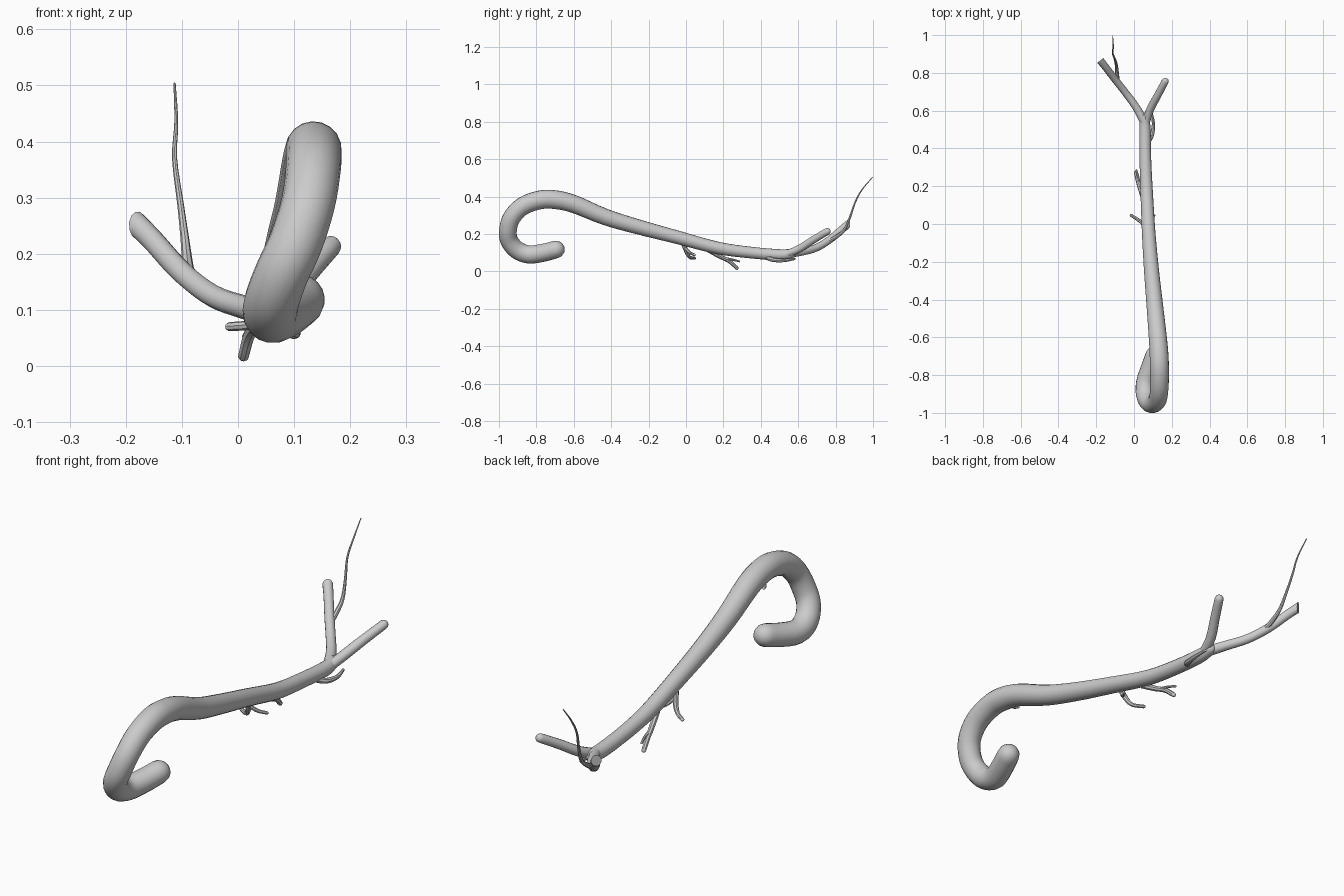
import bpy, bmesh, math
from mathutils import Vector


def spline(points, steps):
    """Catmull-Rom through (x, y, z, radius) points."""
    p = [Vector(q) for q in points]
    p = [2 * p[0] - p[1]] + p + [2 * p[-1] - p[-2]]
    out = []
    for i in range(1, len(p) - 2):
        a, b, c, d = p[i - 1:i + 3]
        for s in range(steps):
            t = s / steps
            out.append(0.5 * (2 * b + (c - a) * t + (2 * a - 5 * b + 4 * c - d) * t * t
                              + (3 * b - a - 3 * c + d) * t ** 3))
    out.append(p[-2])
    return out


def tube(name, points, sides=12, steps=4, round_start=False, round_end=True, slant=0.0):
    """Tapered tube along a smooth path, with domed or flat ends."""
    path = spline(points, steps)
    pos = [q.xyz for q in path]
    rad = [q.w for q in path]
    n = len(pos)
    tan = [(pos[min(i + 1, n - 1)] - pos[max(i - 1, 0)]).normalized() for i in range(n)]
    rings = [[pos[i], rad[i], tan[i]] for i in range(n)]
    angles = [math.radians(a) for a in (25, 50, 75)]
    if round_start:
        dome = [[pos[0] - tan[0] * rad[0] * math.sin(a), rad[0] * math.cos(a), tan[0]] for a in angles]
        rings = dome[::-1] + rings
    if round_end:
        rings += [[pos[-1] + tan[-1] * rad[-1] * math.sin(a), rad[-1] * math.cos(a), tan[-1]] for a in angles]
    bm = bmesh.new()
    u = rings[0][2].orthogonal().normalized()
    loops = []
    for k, (c, r, t) in enumerate(rings):
        u = (u - t * u.dot(t)).normalized()      # carry the frame without twist
        v = t.cross(u)
        loop = []
        for j in range(sides):
            a = 2 * math.pi * j / sides
            off = (u * math.cos(a) + v * math.sin(a)) * r
            if slant and k == len(rings) - 1:    # broken, oblique end
                off += t * off.z * slant
            loop.append(bm.verts.new(c + off))
        loops.append(loop)
    for l0, l1 in zip(loops, loops[1:]):
        for j in range(sides):
            m = (j + 1) % sides
            bm.faces.new((l0[j], l0[m], l1[m], l1[j]))
    bm.faces.new(loops[0][::-1])
    bm.faces.new(loops[-1])
    bmesh.ops.recalc_face_normals(bm, faces=bm.faces)
    mesh = bpy.data.meshes.new(name)
    bm.to_mesh(mesh)
    bm.free()
    obj = bpy.data.objects.new(name, mesh)
    bpy.context.collection.objects.link(obj)
    bpy.ops.object.select_all(action='DESELECT')
    obj.select_set(True)
    bpy.context.view_layer.objects.active = obj
    bpy.ops.object.shade_smooth_by_angle(angle=math.radians(40))
    return obj


# Main stem: curled crook, long gently sagging shaft
tube("crook_and_shaft", [
    (0.108, -0.695, 0.117, 0.047), (0.085, -0.76, 0.100, 0.048), (0.060, -0.84, 0.090, 0.049),
    (0.060, -0.905, 0.115, 0.049), (0.078, -0.945, 0.165, 0.048), (0.103, -0.952, 0.220, 0.048),
    (0.125, -0.930, 0.290, 0.048), (0.134, -0.870, 0.350, 0.049), (0.135, -0.780, 0.382, 0.050),
    (0.133, -0.700, 0.383, 0.050), (0.126, -0.600, 0.360, 0.048), (0.110, -0.430, 0.290, 0.044),
    (0.093, -0.250, 0.236, 0.040), (0.078, -0.050, 0.183, 0.036), (0.067, 0.170, 0.125, 0.033),
    (0.060, 0.350, 0.100, 0.031), (0.058, 0.500, 0.088, 0.030), (0.056, 0.565, 0.095, 0.025)],
    sides=18, round_start=True)

# Forked tip
tube("right_fork", [(0.062, 0.53, 0.090, 0.020), (0.085, 0.605, 0.120, 0.021),
                    (0.125, 0.68, 0.168, 0.020), (0.165, 0.755, 0.213, 0.019)])
tube("left_fork", [(0.060, 0.53, 0.092, 0.024), (0.010, 0.62, 0.105, 0.021),
                   (-0.045, 0.695, 0.125, 0.020), (-0.100, 0.765, 0.167, 0.020),
                   (-0.150, 0.83, 0.222, 0.020), (-0.178, 0.865, 0.250, 0.021)],
     round_end=False, slant=0.8)

# Long thin whip growing from the left fork
tube("whip_twig", [(-0.085, 0.75, 0.155, 0.011), (-0.090, 0.80, 0.182, 0.010), (-0.094, 0.845, 0.220, 0.008),
                   (-0.102, 0.875, 0.285, 0.006), (-0.113, 0.905, 0.370, 0.0045),
                   (-0.110, 0.940, 0.435, 0.0035), (-0.113, 0.997, 0.503, 0.002)], sides=8)

# Broken stubs under the shaft
tube("middle_stub", [(0.060, -0.015, 0.150, 0.013), (0.045, 0.005, 0.100, 0.011),
                     (0.025, 0.020, 0.075, 0.009), (-0.015, 0.046, 0.070, 0.008)], sides=8)
tube("middle_stub_prong", [(0.055, -0.005, 0.125, 0.009), (0.080, 0.020, 0.100, 0.008),
                           (0.106, 0.045, 0.088, 0.007)], sides=8)
tube("lower_stub", [(0.055, 0.12, 0.115, 0.014), (0.035, 0.18, 0.080, 0.012),
                    (0.020, 0.23, 0.055, 0.011), (0.010, 0.272, 0.018, 0.010)], sides=8)
tube("lower_stub_prong", [(0.028, 0.20, 0.070, 0.008), (0.022, 0.25, 0.062, 0.006),
                          (0.012, 0.285, 0.053, 0.005)], sides=8)
tube("side_twig", [(0.068, 0.43, 0.076, 0.013), (0.092, 0.465, 0.062, 0.012),
                   (0.103, 0.525, 0.058, 0.009), (0.095, 0.58, 0.066, 0.006)], sides=8)
# Knot on the inner side of the crook
tube("crook_knot", [(0.110, -0.68, 0.355, 0.012), (0.095, -0.67, 0.345, 0.009),
                    (0.088, -0.655, 0.340, 0.006)], sides=8)
